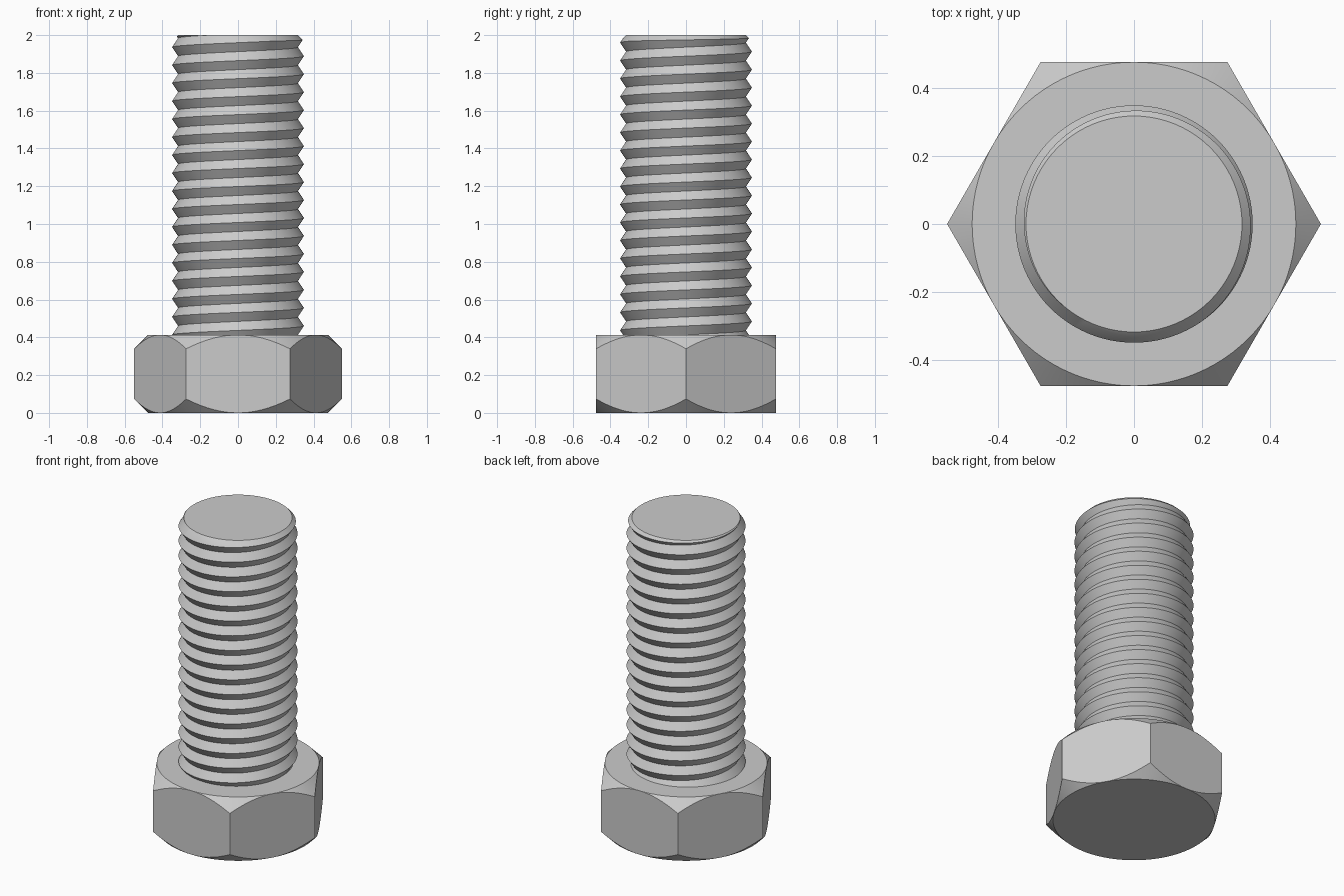
import bpy, bmesh, math

cube = bpy.data.objects.get("Cube")
if cube:
    bpy.data.objects.remove(cube, do_unlink=True)

TOP, HEAD_TOP = 2.0, 0.413         # heights of bolt end and head
APOTHEM = 0.476                    # half width across the head flats
ROOT, CREST, PITCH = 0.3175, 0.349, 0.0952
SEGMENTS = 96

steel = bpy.data.materials.new("steel grey")
steel.use_nodes = True
color = (0.6, 0.6, 0.6, 1)
steel.diffuse_color = color
steel.node_tree.nodes["Principled BSDF"].inputs["Base Color"].default_value = color


def ring_point(radius, angle, z):
    return (radius * math.cos(angle), radius * math.sin(angle), z)


def build(name, columns):
    """Skin equal-length vertical columns of (radius, angle, z), capping both ends."""
    bm = bmesh.new()
    grid = [[bm.verts.new(ring_point(*p)) for p in col] for col in columns]
    for a, b in zip(grid, grid[1:]):
        for k in range(len(a) - 1):
            bm.faces.new((a[k], b[k], b[k + 1], a[k + 1]))
    bm.faces.new([col[-1] for col in grid[:-1]])
    bm.faces.new([col[0] for col in reversed(grid[:-1])])
    bmesh.ops.remove_doubles(bm, verts=bm.verts, dist=0.00005)
    bmesh.ops.recalc_face_normals(bm, faces=bm.faces)
    mesh = bpy.data.meshes.new(name)
    bm.to_mesh(mesh)
    bm.free()
    mesh.materials.append(steel)
    obj = bpy.data.objects.new(name, mesh)
    bpy.context.collection.objects.link(obj)
    bpy.ops.object.select_all(action='DESELECT')
    obj.select_set(True)
    bpy.context.view_layer.objects.active = obj
    bpy.ops.object.shade_smooth_by_angle(angle=math.radians(30))
    return obj


angles = [2 * math.pi * i / SEGMENTS for i in range(SEGMENTS + 1)]

# Hexagonal head, corners trimmed by a 45 degree cone at both ends
sixth = math.pi / 3
head = []
for a in angles:
    radius = APOTHEM / math.cos(a % sixth - sixth / 2)
    drop = radius - APOTHEM
    head.append([(APOTHEM, a, 0), (radius, a, drop),
                 (radius, a, HEAD_TOP - drop), (APOTHEM, a, HEAD_TOP)])
build("hex_head", head)


# Threaded shank: a V thread on a right-handed helix with a chamfered end
def thread_radius(z, a):
    phase = ((z - HEAD_TOP) / PITCH - a / (2 * math.pi)) % 1
    return ROOT + (CREST - ROOT) * (1 - abs(2 * phase - 1))


def chamfer_start(a):
    """Height at which the end chamfer first cuts into the thread."""
    z = TOP - (CREST - ROOT) - 0.001
    while z < TOP and thread_radius(z, a) < ROOT + TOP - z:
        z += 0.0002
    return min(z, TOP)


line_count = 2 * math.ceil((TOP - HEAD_TOP) / PITCH) + 2
shank = []
for a in angles:
    limit = chamfer_start(a)
    col = []
    for k in range(-2, line_count):
        z = HEAD_TOP + PITCH * (a / (2 * math.pi) + k / 2)
        z = max(HEAD_TOP, min(z, limit))
        col.append((thread_radius(z, a), a, z))
    col.append((ROOT, a, TOP))
    shank.append(col)
build("threaded_shank", shank)
